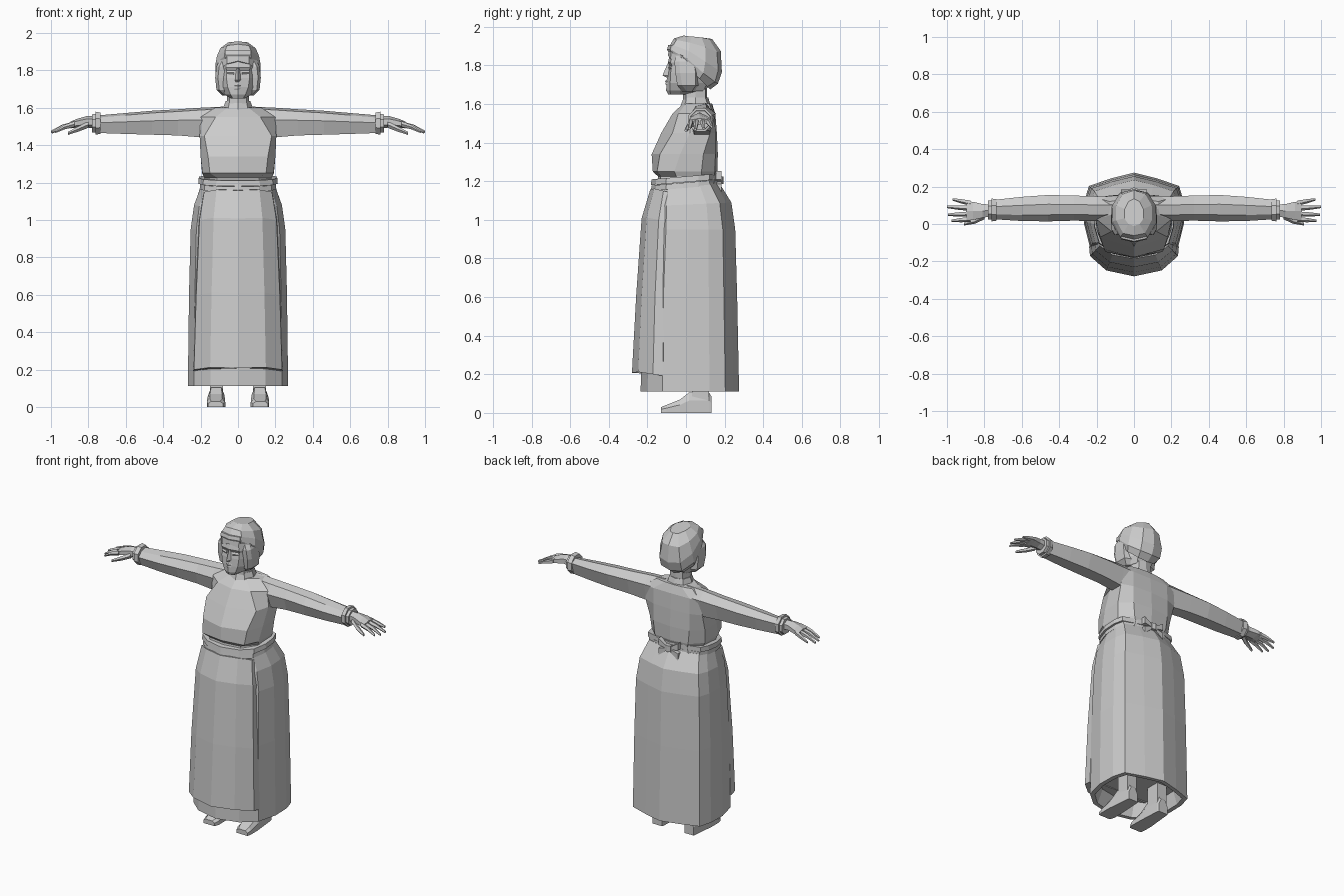
import bpy, bmesh, math

GREY = bpy.data.materials.new("plain grey")
GREY.diffuse_color = (0.6, 0.6, 0.6, 1)


def loft(name, rings, mirror=False, caps=(True, True)):
    """Skin a list of equal-length point loops; optionally mirror across x."""
    bm = bmesh.new()
    loops = [[bm.verts.new(p) for p in r] for r in rings]
    n = len(loops[0])
    for a, b in zip(loops, loops[1:]):
        for i in range(n):
            j = (i + 1) % n
            bm.faces.new((a[i], a[j], b[j], b[i]))
    if caps[0]:
        bm.faces.new(loops[0][::-1])
    if caps[1]:
        bm.faces.new(loops[-1])
    bmesh.ops.recalc_face_normals(bm, faces=bm.faces)
    me = bpy.data.meshes.new(name)
    bm.to_mesh(me)
    bm.free()
    me.materials.append(GREY)
    ob = bpy.data.objects.new(name, me)
    bpy.context.collection.objects.link(ob)
    if mirror:
        ob.modifiers.new("mirror", "MIRROR").use_mirror_merge = False
    return ob


def full(half, z=None):
    """Complete a symmetric loop from its right half, front centre to back centre."""
    pts = [(p[0], p[1], p[2] if z is None else z) for p in half]
    return pts + [(-x, y, h) for x, y, h in pts[-2:0:-1]]


def body_ring(w, yf, yb, z, tilt=0.0):
    """Faceted oval of half width w, between yf and yb, rising to the back by tilt."""
    shape = [(0, 0), (.55, .07), (.88, .22), (1, .47), (.99, .70), (.90, .86), (.45, .94), (0, 1)]
    return full([(w * x, yf + (yb - yf) * t, z + tilt * t) for x, t in shape])


def tube(name, stations, sides=6, mirror=True):
    """Limb running along x: stations are x, y, z, half depth, half height."""
    rings = []
    for x, y, z, ry, rz in stations:
        a = [2 * math.pi * (i + .5) / sides for i in range(sides)]
        rings.append([(x, y + ry * math.cos(t), z + rz * math.sin(t)) for t in a])
    return loft(name, rings, mirror)


# Skirt with a folded inner hem
loft("skirt", [body_ring(.22, -.17, .22, .2), body_ring(.24, -.21, .25, .112),
               body_ring(.268, -.235, .275, .112), body_ring(.262, -.225, .265, .6),
               body_ring(.253, -.205, .255, .95), body_ring(.235, -.195, .235, 1.07, .02),
               body_ring(.2, -.165, .17, 1.155, .04)])

# Apron wrapping the front
apron = []
for z, s, yf, ys in [(.2, .24, -.28, -.12), (.6, .228, -.258, -.115), (1.0, .21, -.23, -.10),
                     (1.15, .185, -.185, -.085)]:
    d = ys - yf
    half = [(0, yf, z + .008), (.62 * s, yf + .2 * d, z + .012), (.98 * s, yf + .68 * d, z),
            (s, ys, z - .008), (.8 * s, ys + .02, z - .008), (0, ys + .02, z)]
    apron.append(full(half))
loft("apron", apron)

# Waistband in two strips, rising to the back
for name, w, z, h in [("lower_waistband", .205, 1.15, .028), ("upper_waistband", .213, 1.18, .03)]:
    loft(name, [body_ring(w, -.182, .17, z, .03), body_ring(w - .003, -.178, .17, z + h, .03)])

# Bow at the back: knot, two loops and two tails
loft("bow_knot", [full([(0, .155), (.02, .16), (.02, .19), (0, .195)], z) for z in (1.185, 1.225)])
for name, zi, zo in [("bow_loop", 1.205, 1.23), ("bow_tail", 1.195, 1.165)]:
    loft(name, [[(x, y0, z - h), (x, y1, z - h), (x, y1, z + h), (x, y0, z + h)]
                for x, y0, y1, z, h in [(.01, .165, .185, zi, .008), (.07, .155, .185, zo, .022)]], True)

# Blouse, gathered over the waist
blouse = [
    (1.18, [(0, -.15), (.12, -.14), (.185, -.06), (.185, .07), (.12, .145), (0, .16)]),
    (1.225, [(0, -.145), (.11, -.13), (.18, -.05), (.18, .08), (.11, .145), (0, .155)]),
    (1.25, [(0, -.172), (.15, -.15), (.19, -.06), (.192, .08), (.12, .15), (0, .162)]),
    (1.34, [(0, -.178), (.16, -.135), (.2, -.03), (.2, .09), (.13, .152), (0, .165)]),
    (1.45, [(0, -.128), (.18, -.07), (.205, .02), (.205, .125), (.13, .152), (0, .16)]),
    (1.55, [(0, -.07), (.12, -.04), (.2, .025), (.2, .14), (.13, .15), (0, .152)]),
    (1.602, [(0, -.015), (.055, .0), (.12, .05), (.13, .12), (.06, .132), (0, .135)]),
]
loft("blouse", [full(h, z) for z, h in blouse])

# Sleeves
sleeve = []
for x, yf, yb, zb, zt in [(.08, .02, .145, 1.43, 1.606), (.2, .015, .148, 1.442, 1.6),
                          (.32, .018, .152, 1.452, 1.592), (.46, .014, .155, 1.456, 1.584),
                          (.6, .016, .145, 1.46, 1.572), (.74, .025, .13, 1.465, 1.56)]:
    d, h = yb - yf, zb + .58 * (zt - zb)
    sleeve.append([(x, yf, h), (x, yf + .25 * d, zt - .012), (x, yf + .65 * d, zt),
                   (x, yb, h + .02), (x, yb - .2 * d, zb), (x, yf + .2 * d, zb)])
loft("sleeve", sleeve, True)

# Cuffs: a flared band and a thinner inner band
tube("cuff", [(.735, .075, 1.517, .062, .062), (.762, .075, 1.518, .066, .066)], 8)
tube("inner_cuff", [(.76, .075, 1.517, .055, .054), (.78, .075, 1.517, .054, .052)], 8)

# Hands
tube("palm", [(.76, .073, 1.522, .036, .034), (.81, .07, 1.525, .042, .03),
              (.86, .07, 1.517, .056, .024), (.895, .07, 1.508, .058, .018)])
for name, y, yt, tip, zt in [("index_finger", .026, .018, .975, 1.472),
                             ("middle_finger", .055, .05, .995, 1.468),
                             ("ring_finger", .085, .092, 1.0, 1.472),
                             ("little_finger", .113, .132, .97, 1.482)]:
    tube(name, [(.875, y, 1.512, .015, .016), (.5 * (.875 + tip), .5 * (y + yt), 1.498, .013, .013),
                (tip, yt, zt, .007, .007)], 5)
tube("thumb", [(.80, .045, 1.51, .02, .018), (.85, .018, 1.488, .016, .015),
               (.91, .0, 1.463, .008, .009)], 5)

# Collar and neck
loft("collar", [full([(0, -.03), (.055, -.01), (.085, .05), (.06, .115), (0, .13)], 1.585),
                full([(0, -.012), (.045, .005), (.066, .05), (.05, .1), (0, .115)], 1.635)])
loft("neck", [full([(0, -.015), (.045, .0), (.06, .05), (.045, .1), (0, .11)], z) for z in (1.58, 1.72)])

# Head
head = [
    (1.65, [(0, -.092), (.028, -.08), (.04, -.03), (.04, .03), (.03, .07), (0, .08)]),
    (1.67, [(0, -.103), (.04, -.083), (.07, -.03), (.07, .04), (.05, .09), (0, .1)]),
    (1.71, [(0, -.1), (.055, -.082), (.092, -.03), (.09, .05), (.06, .11), (0, .13)]),
    (1.76, [(0, -.094), (.062, -.08), (.1, -.02), (.1, .06), (.06, .12), (0, .14)]),
    (1.80, [(0, -.086), (.062, -.073), (.1, -.02), (.1, .06), (.06, .12), (0, .14)]),
    (1.815, [(0, -.094), (.064, -.08), (.102, -.02), (.1, .06), (.06, .12), (0, .14)]),
    (1.88, [(0, -.078), (.06, -.066), (.095, -.01), (.09, .06), (.06, .12), (0, .14)]),
]
loft("head", [full(h, z) for z, h in head])

# Nose, lips and eyes
loft("nose", [full([(0, y), (w, -.088), (0, -.06)], z) for z, y, w in
              [(1.737, -.1, .015), (1.748, -.122, .017), (1.81, -.095, .008)]])
loft("lips", [full([(0, y), (.026, -.088), (0, -.07)], z) for z, y in
              [(1.695, -.1), (1.703, -.108), (1.711, -.104), (1.719, -.109), (1.726, -.1)]])
loft("eye", [[(.022, y, z), (.058, y + .011, z), (.058, -.06, z), (.022, -.06, z)]
             for y, z in ((-.085, 1.778), (-.091, 1.788), (-.085, 1.798))], True)

# Hair locks beside the face, and the fringe under the hat
lock = []
for z, xo, yf, yb in [(1.665, .085, -.02, .05), (1.695, .115, -.045, .07),
                      (1.76, .122, -.055, .07), (1.82, .116, -.06, .06), (1.85, .1, -.05, .05)]:
    lock.append([(.06, yf, z), (xo - .015, yf, z), (xo, yf + .025, z), (xo, yb - .02, z), (.06, yb, z)])
loft("hair_lock", lock, True)
loft("fringe", [full([(0, -.094, 1.85), (.06, -.08, 1.835), (.108, -.03, 1.8), (.1, .03, 1.8), (0, .05, 1.82)]),
                full([(0, -.088, 1.885), (.06, -.076, 1.88), (.108, -.02, 1.85), (.1, .04, 1.84), (0, .05, 1.85)])])

# Soft cap sloping down to the nape
loft("cap", [
    full([(0, -.08, 1.862), (.065, -.068, 1.852), (.108, 0, 1.81), (.108, .07, 1.73), (.06, .11, 1.69), (0, .125, 1.675)]),
    full([(0, -.09, 1.885), (.072, -.074, 1.878), (.12, .005, 1.835), (.121, .09, 1.76), (.075, .15, 1.715), (0, .165, 1.705)]),
    full([(0, -.08, 1.91), (.07, -.066, 1.905), (.113, .015, 1.875), (.116, .1, 1.82), (.075, .167, 1.775), (0, .186, 1.765)]),
    full([(0, -.062, 1.94), (.058, -.05, 1.932), (.095, .02, 1.918), (.095, .1, 1.895), (.06, .16, 1.87), (0, .18, 1.875)]),
    full([(0, -.01, 1.955), (.03, 0, 1.952), (.052, .03, 1.95), (.05, .08, 1.945), (.03, .12, 1.937), (0, .135, 1.937)])])

# Raised band across the cap front
loft("cap_band", [full([(0, y), (.07, y + .016), (.07, y + .04), (0, y + .05)], z)
                  for y, z in ((-.094, 1.873), (-.098, 1.883), (-.092, 1.905))])

# Legs and shoes
loft("leg", [[(.08, .03, z), (.15, .03, z), (.15, .12, z), (.08, .12, z)] for z in (.06, .24)], True)
shoe = []
for y, xi, xo, z in [(-.13, .08, .16, .03), (-.1, .068, .165, .042), (-.03, .07, .165, .07),
                     (.015, .072, .16, .105), (.12, .078, .15, .105), (.132, .082, .148, .085)]:
    shoe.append([(xi, y, 0), (xo, y, 0), (xo, y, .6 * z), (xo - .016, y, z), (xi + .016, y, z), (xi, y, .6 * z)])
loft("shoe", shoe, True)
